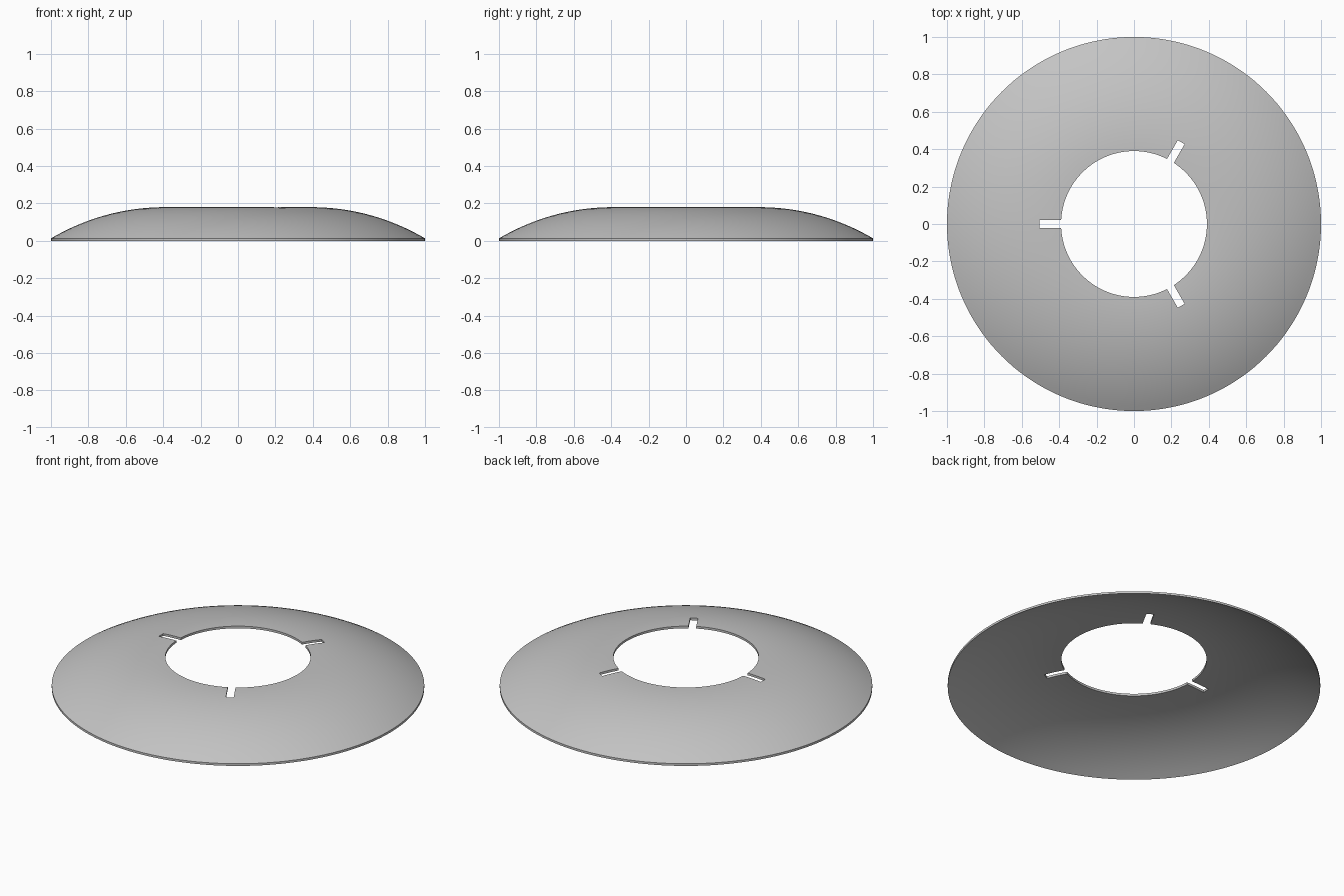
import bpy, bmesh, math

if "Cube" in bpy.data.objects:
    bpy.data.objects.remove(bpy.data.objects["Cube"], do_unlink=True)

HOLE, RIM, TOP, WALL = 0.39, 1.0, 0.18, 0.013
SEGMENTS, STEPS = 144, 20
DROP = TOP - WALL
RADIUS = ((RIM - HOLE) ** 2 + DROP ** 2) / (2 * DROP)

grey = bpy.data.materials.new("light grey")
grey.use_nodes = True
colour = (0.55, 0.55, 0.55, 1)
grey.diffuse_color = colour
grey.node_tree.nodes["Principled BSDF"].inputs["Base Color"].default_value = colour


def dome_height(r):
    """Circular arc, level at the hole and falling to the rim."""
    return TOP - RADIUS + math.sqrt(RADIUS ** 2 - (r - HOLE) ** 2)


# Domed ring: closed thin-walled section turned about the z axis
radii = [HOLE + (RIM - HOLE) * i / STEPS for i in range(STEPS + 1)]
section = [(r, dome_height(r)) for r in radii]
section += [(r, dome_height(r) - WALL) for r in reversed(radii)]

bm = bmesh.new()
rings = []
for s in range(SEGMENTS):
    a = math.tau * s / SEGMENTS
    rings.append([bm.verts.new((r * math.cos(a), r * math.sin(a), z)) for r, z in section])
for s in range(SEGMENTS):
    here, there = rings[s], rings[(s + 1) % SEGMENTS]
    for i in range(len(section)):
        j = (i + 1) % len(section)
        bm.faces.new((here[i], there[i], there[j], here[j]))
bmesh.ops.recalc_face_normals(bm, faces=bm.faces)
mesh = bpy.data.meshes.new("domed_ring")
bm.to_mesh(mesh)
bm.free()
ring = bpy.data.objects.new("domed_ring", mesh)
bpy.context.collection.objects.link(ring)
mesh.materials.append(grey)

# Three radial slots cut outward from the hole
cutters = []
for degrees in (60, 180, 300):
    a = math.radians(degrees)
    mid = 0.405
    bpy.ops.mesh.primitive_cube_add(
        size=1, location=(mid * math.cos(a), mid * math.sin(a), TOP), rotation=(0, 0, a))
    cutter = bpy.context.object
    cutter.name = "slot_cutter"
    cutter.scale = (0.2, 0.042, 0.2)
    cutter.hide_render = True
    cutters.append(cutter)
    cut = ring.modifiers.new("slot", 'BOOLEAN')
    cut.operation = 'DIFFERENCE'
    cut.solver = 'EXACT'
    cut.object = cutter

bpy.ops.object.select_all(action='DESELECT')
ring.select_set(True)
bpy.context.view_layer.objects.active = ring
for cut in list(ring.modifiers):
    bpy.ops.object.modifier_apply(modifier=cut.name)
for cutter in cutters:
    bpy.data.objects.remove(cutter, do_unlink=True)
bpy.ops.object.shade_smooth_by_angle(angle=math.radians(30))
